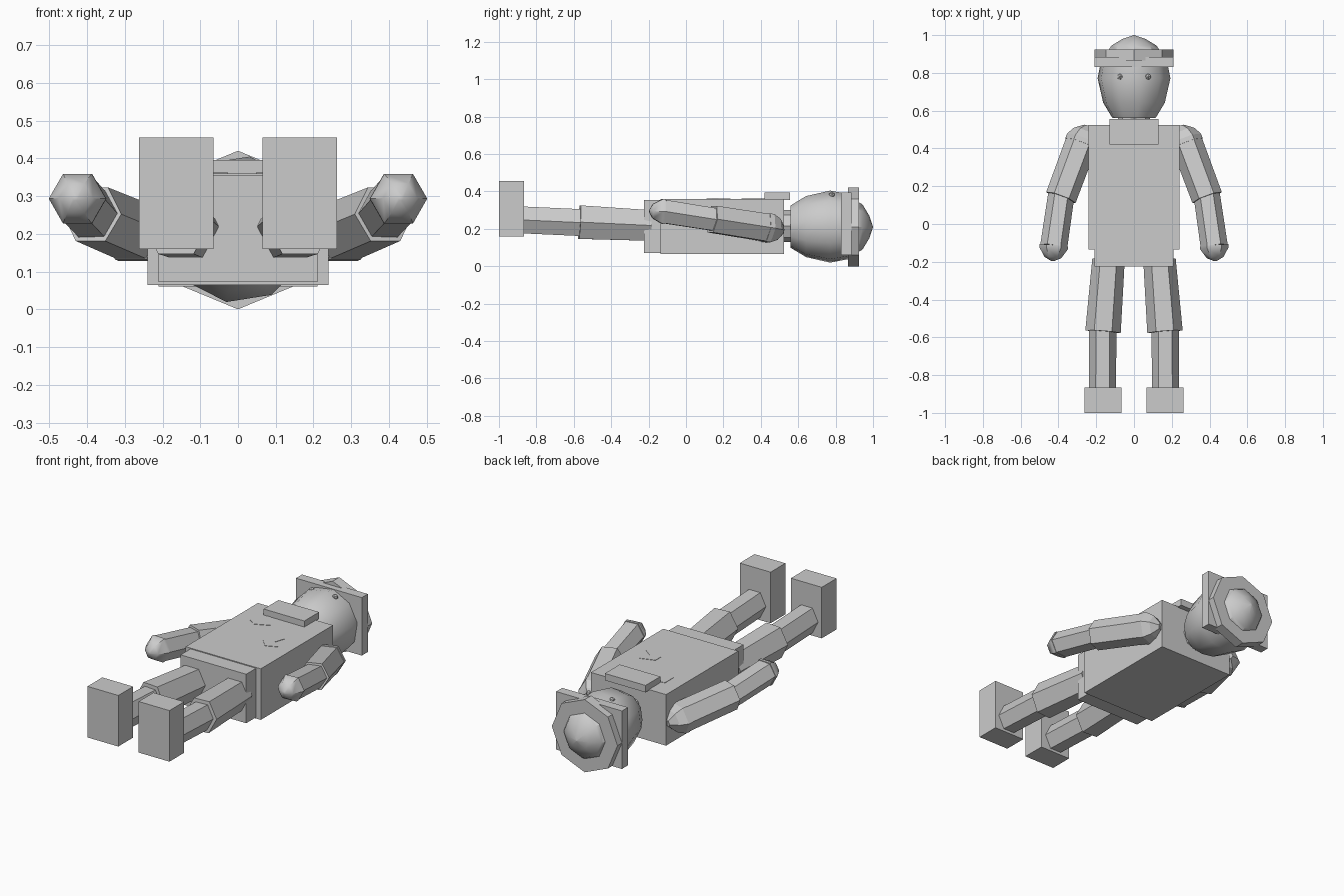
import bpy, bmesh, math
from mathutils import Vector

cube = bpy.data.objects.get("Cube")
if cube:
    bpy.data.objects.remove(cube)

grey = bpy.data.materials.new("plain_grey")
grey.use_nodes = True
COLOUR = (0.6, 0.6, 0.6, 1)
grey.diffuse_color = COLOUR
grey.node_tree.nodes["Principled BSDF"].inputs["Base Color"].default_value = COLOUR


def finish(name, bm, smooth=False):
    bmesh.ops.recalc_face_normals(bm, faces=bm.faces)
    mesh = bpy.data.meshes.new(name)
    bm.to_mesh(mesh)
    bm.free()
    mesh.materials.append(grey)
    ob = bpy.data.objects.new(name, mesh)
    bpy.context.scene.collection.objects.link(ob)
    if smooth:
        bpy.ops.object.select_all(action='DESELECT')
        ob.select_set(True)
        bpy.context.view_layer.objects.active = ob
        bpy.ops.object.shade_smooth_by_angle(angle=math.radians(38))
    return ob


def box(name, x, y, z):
    bm = bmesh.new()
    bmesh.ops.create_cube(bm, size=1)
    for v in bm.verts:
        v.co = Vector([(r[0] + r[1]) / 2 + c * (r[1] - r[0])
                       for c, r in zip(v.co, (x, y, z))])
    return finish(name, bm)


def tube(name, start, end, profile, sides=6, turn=0, tall=1, smooth=False):
    """Lofts rings of (fraction along axis, radius) from start to end."""
    start, end = Vector(start), Vector(end)
    axis = (end - start).normalized()
    side = axis.cross(Vector((0, 0, 1))).normalized()
    up = side.cross(axis)
    bm = bmesh.new()
    rings = []
    for t, r in profile:
        ring = []
        for i in range(sides):
            a = math.tau * i / sides + turn
            ring.append(bm.verts.new(start.lerp(end, t) + side * r * math.cos(a)
                                     + up * r * tall * math.sin(a)))
        rings.append(ring)
    for a, b in zip(rings, rings[1:]):
        for i in range(sides):
            j = (i + 1) % sides
            bm.faces.new((a[i], a[j], b[j], b[i]))
    bm.faces.new(rings[0])
    bm.faces.new(rings[-1])
    return finish(name, bm, smooth)


def badge(name, points, z):
    bm = bmesh.new()
    face = bm.faces.new([bm.verts.new((x, y, z)) for x, y in points])
    top = bmesh.ops.extrude_face_region(bm, geom=[face])["geom"]
    for v in top:
        if isinstance(v, bmesh.types.BMVert):
            v.co.z += 0.006
    finish(name, bm)


# Body
box("torso", (-0.24, 0.24), (-0.135, 0.525), (0.065, 0.36))
box("pelvis", (-0.21, 0.21), (-0.225, -0.1), (0.072, 0.355))
box("collar_plate", (-0.13, 0.13), (0.42, 0.555), (0.355, 0.395))
badge("chest_patch", [(-.153, .41), (-.085, .42), (-.026, .333),
                      (-.106, .296), (-.153, .328)], 0.356)
badge("notched_patch", [(.048, .21), (.132, .238), (.11, .175),
                        (.159, .138), (.095, .11), (.048, .16)], 0.356)

# Head and hat
tube("neck", (0, 0.5, 0.215), (0, 0.6, 0.215), [(0, 0.085), (1, 0.085)], 8)
tube("head", (0, 0.56, 0.212), (0, 0.9, 0.212),
     [(0, 0.115), (0.24, 0.165), (0.62, 0.195), (1, 0.17)],
     10, math.radians(9), smooth=True)
tube("hat_brim", (0, 0.865, 0.21), (0, 0.925, 0.21), [(0, 0.21), (1, 0.21)], 8)
tube("hat_crown", (0, 0.92, 0.21), (0, 1, 0.21),
     [(0, 0.135), (0.3, 0.12), (0.75, 0.06), (1, 0.002)], 8, smooth=True)
box("visor", (-0.21, 0.21), (0.83, 0.885), (0.06, 0.395))

# Limbs, mirrored left and right
for s, label in ((1, "left"), (-1, "right")):
    eye = bmesh.new()
    bmesh.ops.create_icosphere(eye, subdivisions=1, radius=0.017)
    bmesh.ops.translate(eye, verts=eye.verts, vec=(s * 0.075, 0.78, 0.382))
    finish(label + "_eye", eye)

    shoulder = Vector((s * 0.275, 0.44, 0.205))
    elbow = Vector((s * 0.387, 0.14, 0.252))
    wrist = Vector((s * 0.425, -0.12, 0.293))
    cap_end = shoulder + (shoulder - elbow).normalized() * 0.085
    tube(label + "_shoulder", shoulder, cap_end,
         [(-0.2, 0.088), (0.1, 0.088), (0.6, 0.065), (1, 0.02)])
    tube(label + "_upper_arm", shoulder, elbow, [(0, 0.085), (1, 0.083)])
    tube(label + "_forearm", elbow.lerp(wrist, -0.08), wrist, [(0, 0.07), (1, 0.072)])
    tube(label + "_hand", wrist, wrist + Vector((s * 0.006, -0.076, 0.002)),
         [(-0.1, 0.076), (0.1, 0.076), (0.75, 0.045), (1, 0.008)], smooth=True)

    hip, knee = (s * 0.135, -0.19, 0.218), (s * 0.164, -0.57, 0.236)
    tube(label + "_thigh", hip, knee, [(0, 0.086), (1, 0.094)], tall=1.1)
    tube(label + "_shin", (s * 0.165, -0.55, 0.233), (s * 0.167, -0.88, 0.248),
         [(0, 0.072), (1, 0.072)], tall=1.15)
    box(label + "_foot", sorted((s * 0.065, s * 0.262)), (-1, -0.865), (0.16, 0.455))
